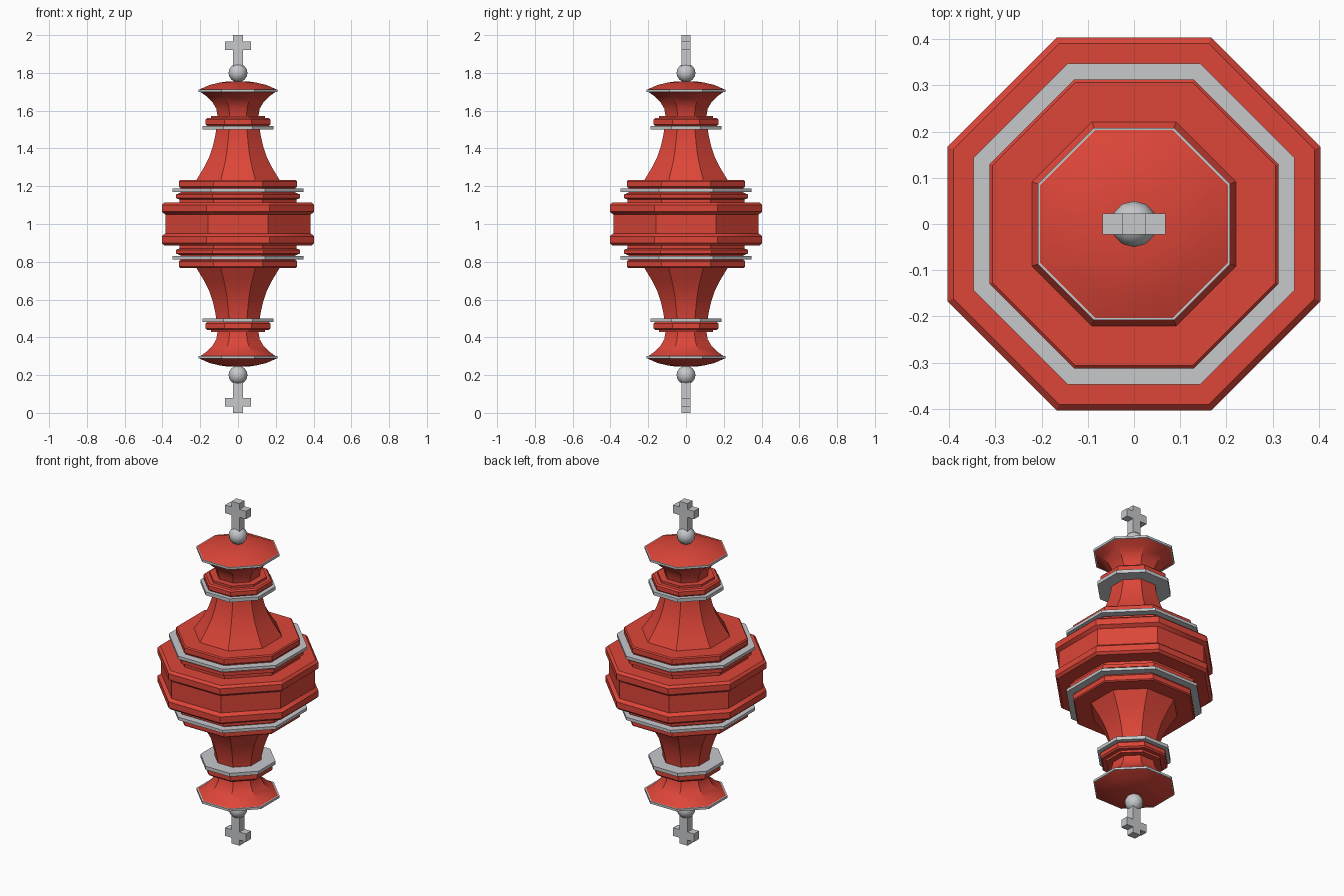
import bpy, bmesh, math
from mathutils import Matrix

default = bpy.data.objects.get("Cube")
if default:
    bpy.data.objects.remove(default, do_unlink=True)

SIDES = 8
MID = 1.0  # height of the mirror plane


def material(name, rgb):
    m = bpy.data.materials.new(name)
    m.use_nodes = True
    m.diffuse_color = (*rgb, 1)
    m.node_tree.nodes["Principled BSDF"].inputs["Base Color"].default_value = (*rgb, 1)
    return m


red = material("red", (0.72, 0.06, 0.04))
silver = material("silver", (0.57, 0.58, 0.6))


def finish(name, bm, mat, mirrored=False):
    if mirrored:
        bmesh.ops.scale(bm, vec=(1, 1, -1), verts=bm.verts,
                        space=Matrix.Translation((0, 0, -MID)))
    bmesh.ops.recalc_face_normals(bm, faces=bm.faces)
    mesh = bpy.data.meshes.new(name)
    bm.to_mesh(mesh)
    bm.free()
    mesh.materials.append(mat)
    obj = bpy.data.objects.new(name, mesh)
    bpy.context.collection.objects.link(obj)
    bpy.ops.object.select_all(action='DESELECT')
    obj.select_set(True)
    bpy.context.view_layer.objects.active = obj
    bpy.ops.object.shade_smooth_by_angle(angle=math.radians(30))


def turned(name, profile, mat, mirrored=False):
    """Octagonal solid from (flat-to-centre radius, height) points."""
    bm = bmesh.new()
    rings = []
    for r, z in profile:
        r /= math.cos(math.pi / SIDES)
        angles = [(i + 0.5) * 2 * math.pi / SIDES for i in range(SIDES)]
        rings.append([bm.verts.new((r * math.cos(a), r * math.sin(a), z)) for a in angles])
    for low, high in zip(rings, rings[1:]):
        for i in range(SIDES):
            j = (i + 1) % SIDES
            bm.faces.new((low[i], low[j], high[j], high[i]))
    bm.faces.new(rings[0])
    bm.faces.new(rings[-1])
    finish(name, bm, mat, mirrored)


def plate(r, z0, z1, bevel=0.0):
    if not bevel:
        return [(r, z0), (r, z1)]
    return [(r - bevel, z0), (r, z0 + bevel), (r, z1 - bevel), (r - bevel, z1)]


def ball(name, z, radius, mirrored):
    bm = bmesh.new()
    bmesh.ops.create_uvsphere(bm, u_segments=12, v_segments=8, radius=radius,
                              matrix=Matrix.Translation((0, 0, z)))
    finish(name, bm, silver, mirrored)


def cross(name, mirrored):
    # Plus-shaped outline pushed through its thickness
    stem, arm, depth = 0.026, 0.068, 0.023
    half = [(stem, 1.83), (stem, 1.92), (arm, 1.92), (arm, 1.967), (stem, 1.967), (stem, 2.0)]
    outline = half + [(-x, z) for x, z in reversed(half)]
    bm = bmesh.new()
    face = bm.faces.new([bm.verts.new((x, -depth, z)) for x, z in outline])
    new = bmesh.ops.extrude_face_region(bm, geom=[face])["geom"]
    bmesh.ops.translate(bm, vec=(0, 2 * depth, 0),
                        verts=[v for v in new if isinstance(v, bmesh.types.BMVert)])
    finish(name, bm, silver, mirrored)


# Central drum with a shallow recessed waist
drum_half = [(0.385, 1.05), (0.403, 1.065), (0.403, 1.10), (0.39, 1.113)]
turned("drum", [(r, 2 * MID - z) for r, z in reversed(drum_half)] + drum_half, red)

# Everything else appears once above and once below the drum
for side, flip in (("upper", False), ("lower", True)):
    turned(side + "_shoulder", [(0.31, 1.10), (0.31, 1.13), (0.328, 1.137), (0.328, 1.157),
                                (0.305, 1.165), (0.305, 1.20)], red, flip)
    turned(side + "_large_ring", plate(0.347, 1.17, 1.187), silver, flip)
    turned(side + "_collar", plate(0.312, 1.192, 1.232, 0.006), red, flip)
    turned(side + "_spire", [(0.222, 1.23), (0.18, 1.30), (0.15, 1.36), (0.131, 1.42),
                             (0.118, 1.48), (0.115, 1.53)], red, flip)
    turned(side + "_small_ring", plate(0.188, 1.50, 1.52), silver, flip)
    turned(side + "_small_collar", plate(0.172, 1.52, 1.56, 0.008), red, flip)
    turned(side + "_step", plate(0.143, 1.555, 1.573), red, flip)
    turned(side + "_neck", [(0.108, 1.57), (0.115, 1.61), (0.135, 1.645),
                            (0.165, 1.675), (0.203, 1.702)], red, flip)
    turned(side + "_cap_ring", plate(0.208, 1.70, 1.713), silver, flip)
    turned(side + "_cap", [(0.203, 1.713), (0.15, 1.736), (0.10, 1.748), (0.06, 1.754)],
           red, flip)
    ball(side + "_ball", 1.80, 0.05, flip)
    cross(side + "_cross", flip)
